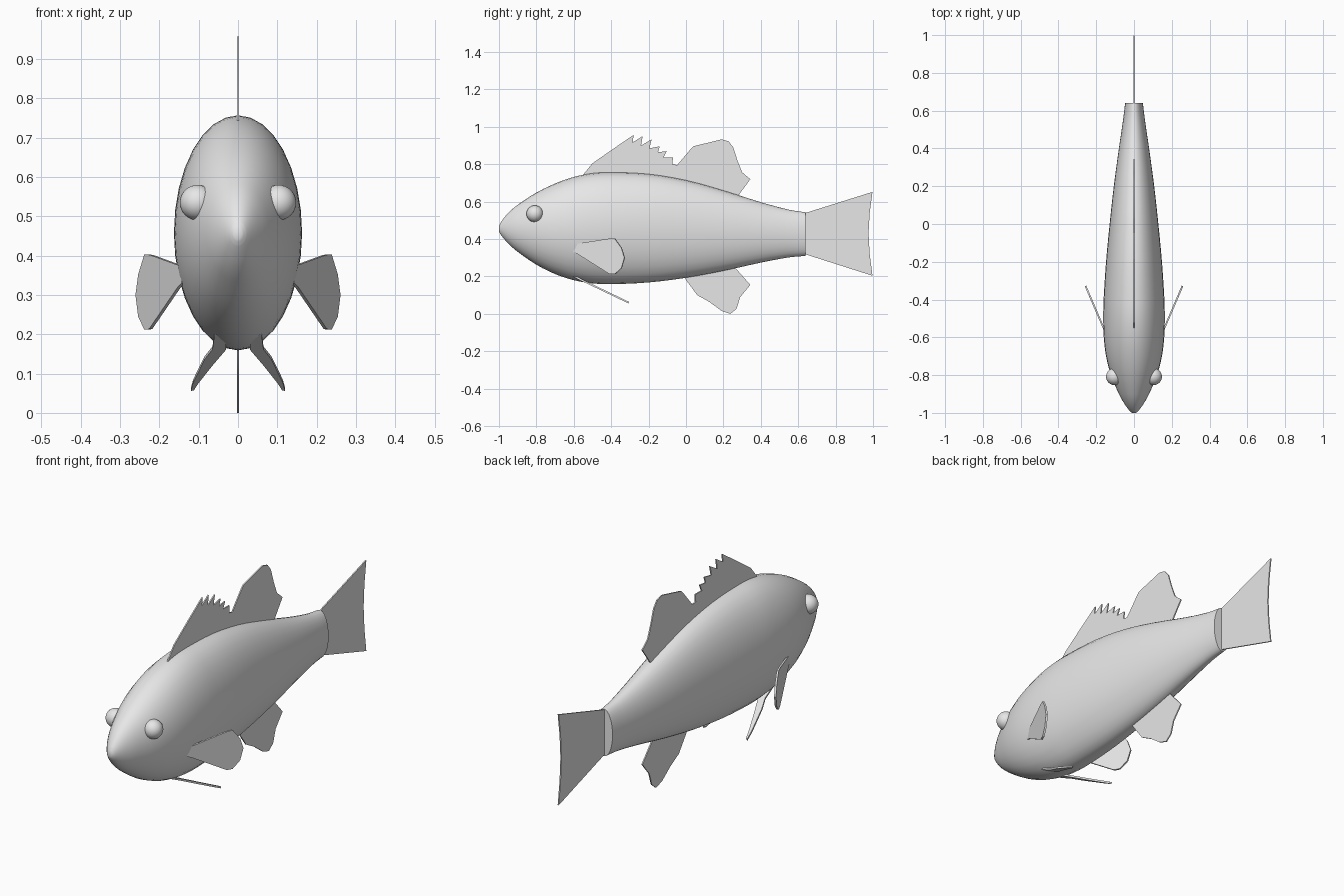
import bpy, bmesh, math
from mathutils import Vector

cube = bpy.data.objects.get("Cube")
if cube:
    bpy.data.objects.remove(cube, do_unlink=True)

grey = bpy.data.materials.new("plain grey")
grey.use_nodes = True
colour = (0.8, 0.8, 0.8, 1.0)
grey.diffuse_color = colour
grey.node_tree.nodes["Principled BSDF"].inputs["Base Color"].default_value = colour


def finish(name, bm, angle=35):
    """Turn a bmesh into a named, shaded object."""
    bmesh.ops.recalc_face_normals(bm, faces=bm.faces)
    mesh = bpy.data.meshes.new(name)
    bm.to_mesh(mesh)
    bm.free()
    mesh.materials.append(grey)
    obj = bpy.data.objects.new(name, mesh)
    bpy.context.collection.objects.link(obj)
    bpy.ops.object.select_all(action='DESELECT')
    obj.select_set(True)
    bpy.context.view_layer.objects.active = obj
    bpy.ops.object.shade_smooth_by_angle(angle=math.radians(angle))
    return obj


def plate(name, points, thickness):
    """Thin solid sheet from a flat outline of 3D points."""
    points = [Vector(p) for p in points]
    normal = Vector()
    for a, b in zip(points, points[1:] + points[:1]):
        normal += a.cross(b)
    offset = normal.normalized() * thickness / 2
    bm = bmesh.new()
    left = [bm.verts.new(p + offset) for p in points]
    right = [bm.verts.new(p - offset) for p in points]
    bm.faces.new(left)
    bm.faces.new(right[::-1])
    count = len(points)
    for i in range(count):
        j = (i + 1) % count
        bm.faces.new((left[i], right[i], right[j], left[j]))
    return finish(name, bm)


def spline(p0, p1, p2, p3, t):
    """Smooth curve through unevenly spaced stations (y first)."""
    y = p1[0] + (p2[0] - p1[0]) * t
    h = p2[0] - p1[0]
    result = [y]
    for k in range(1, len(p1)):
        m1 = (p2[k] - p0[k]) / (p2[0] - p0[0]) * h
        m2 = (p3[k] - p1[k]) / (p3[0] - p1[0]) * h
        result.append((2*t**3 - 3*t**2 + 1) * p1[k] + (t**3 - 2*t**2 + t) * m1
                      + (3*t**2 - 2*t**3) * p2[k] + (t**3 - t**2) * m2)
    return result


# Body: oval rings through stations of (y, top, bottom, half width)
stations = [
    (-1.0, .468, .442, .010), (-.99, .49, .423, .023), (-.95, .54, .375, .052),
    (-.9, .583, .332, .080), (-.8, .648, .263, .122), (-.7, .697, .213, .148),
    (-.6, .732, .18, .160), (-.5, .752, .163, .163), (-.4, .757, .159, .161),
    (-.2, .748, .168, .148), (0, .715, .193, .129), (.2, .66, .23, .107),
    (.4, .597, .274, .080), (.55, .557, .302, .058), (.64, .543, .31, .047),
]
rows = []
last = len(stations) - 1
for i in range(last):
    four = [stations[max(0, min(last, i + k))] for k in (-1, 0, 1, 2)]
    rows += [spline(*four, t / 3) for t in range(3)]
rows.append(stations[-1])

SIDES = 32
bm = bmesh.new()
rings = []
for y, top, bottom, width in rows:
    ring = []
    for s in range(SIDES):
        a = math.tau * s / SIDES
        z = (top + bottom) / 2 + (top - bottom) / 2 * math.sin(a)
        ring.append(bm.verts.new((width * math.cos(a), y, z)))
    rings.append(ring)
for r0, r1 in zip(rings, rings[1:]):
    for s in range(SIDES):
        n = (s + 1) % SIDES
        bm.faces.new((r0[s], r0[n], r1[n], r1[s]))
bm.faces.new(rings[0])
bm.faces.new(rings[-1][::-1])
finish("body", bm, 50)

# Middle fins: (y, z) outlines on the centre plane
middle_fins = {
    "spiny_dorsal_fin": [
        (-.5, .70), (-.555, .738), (-.5, .805), (-.4, .875), (-.28, .957),
        (-.285, .917), (-.232, .95), (-.24, .90), (-.184, .933), (-.195, .885),
        (-.14, .896), (-.15, .864), (-.104, .87), (-.12, .837), (-.07, .837),
        (-.072, .80), (-.045, .795), (-.1, .73), (-.1, .69)],
    "soft_dorsal_fin": [
        (-.1, .70), (-.1, .733), (.02, .875), (.04, .896), (.125, .917),
        (.19, .933), (.227, .923), (.253, .89), (.275, .82), (.3, .757),
        (.344, .72), (.28, .633), (.26, .60)],
    "anal_fin": [
        (-.02, .23), (-.01, .195), (.06, .10), (.125, .064), (.19, .016),
        (.237, 0), (.27, .027), (.29, .09), (.344, .155), (.26, .25), (.24, .28)],
    "tail_fin": [
        (.62, .53), (.64, .54), (.997, .652), (.982, .54), (.976, .43),
        (.982, .32), (.997, .204), (.64, .318), (.62, .325)],
}
for name, outline in middle_fins.items():
    plate(name, [(0, y, z) for y, z in outline], .006)

# Paired fins and eyes
pectoral = [
    (-.60, .373), (-.578, .376), (-.413, .402), (-.38, .403), (-.344, .352),
    (-.328, .30), (-.344, .245), (-.38, .212), (-.408, .213), (-.578, .32),
    (-.60, .33)]
pelvic = [
    (.03, -.6), (.06, -.6), (.065, -.525), (.085, -.473), (.114, -.35),
    (.12, -.305), (.112, -.31), (.1, -.348), (.065, -.44), (.03, -.525)]

for side, word in ((1, "left"), (-1, "right")):
    plate(word + "_pectoral_fin",
          [(side * (.157 + .43 * (y + .56)), y, z) for y, z in pectoral], .009)
    plate(word + "_pelvic_fin",
          [(side * x, y, .165 - .48 * (y + .525)) for x, y in pelvic], .009)

    bm = bmesh.new()
    bmesh.ops.create_uvsphere(bm, u_segments=32, v_segments=16, radius=.045)
    bmesh.ops.translate(bm, verts=bm.verts, vec=(side * .103, -.808, .535))
    finish(word + "_eye", bm)
